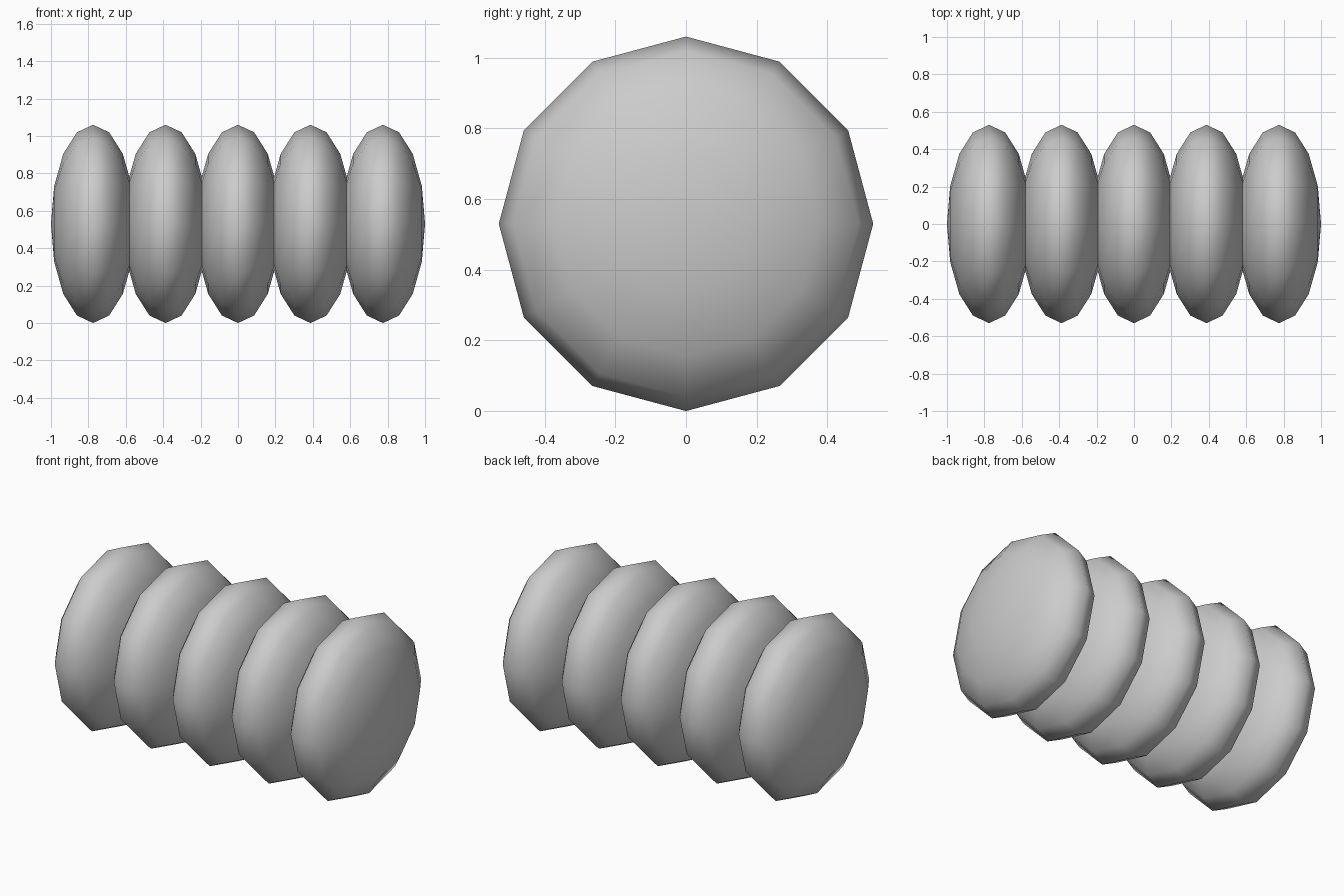
import bpy
from math import pi

if "Cube" in bpy.data.objects:
    bpy.data.objects.remove(bpy.data.objects["Cube"])

RADIUS = 0.53
HALF_THICKNESS = 0.225
SPACING = 0.3875


def add_segment(index):
    # Low-poly sphere with its poles along x, flattened into a plump disc
    bpy.ops.mesh.primitive_uv_sphere_add(segments=12, ring_count=8, radius=1)
    obj = bpy.context.object
    obj.name = f"body_segment_{index + 1}"
    obj.scale = (RADIUS, RADIUS, HALF_THICKNESS)
    obj.rotation_euler = (0, pi / 2, 0)
    obj.location = ((index - 2) * SPACING, 0, RADIUS)
    bpy.ops.object.transform_apply(location=False, rotation=True, scale=True)
    bpy.ops.object.shade_smooth()


# Row of five overlapping segments
for i in range(5):
    add_segment(i)
